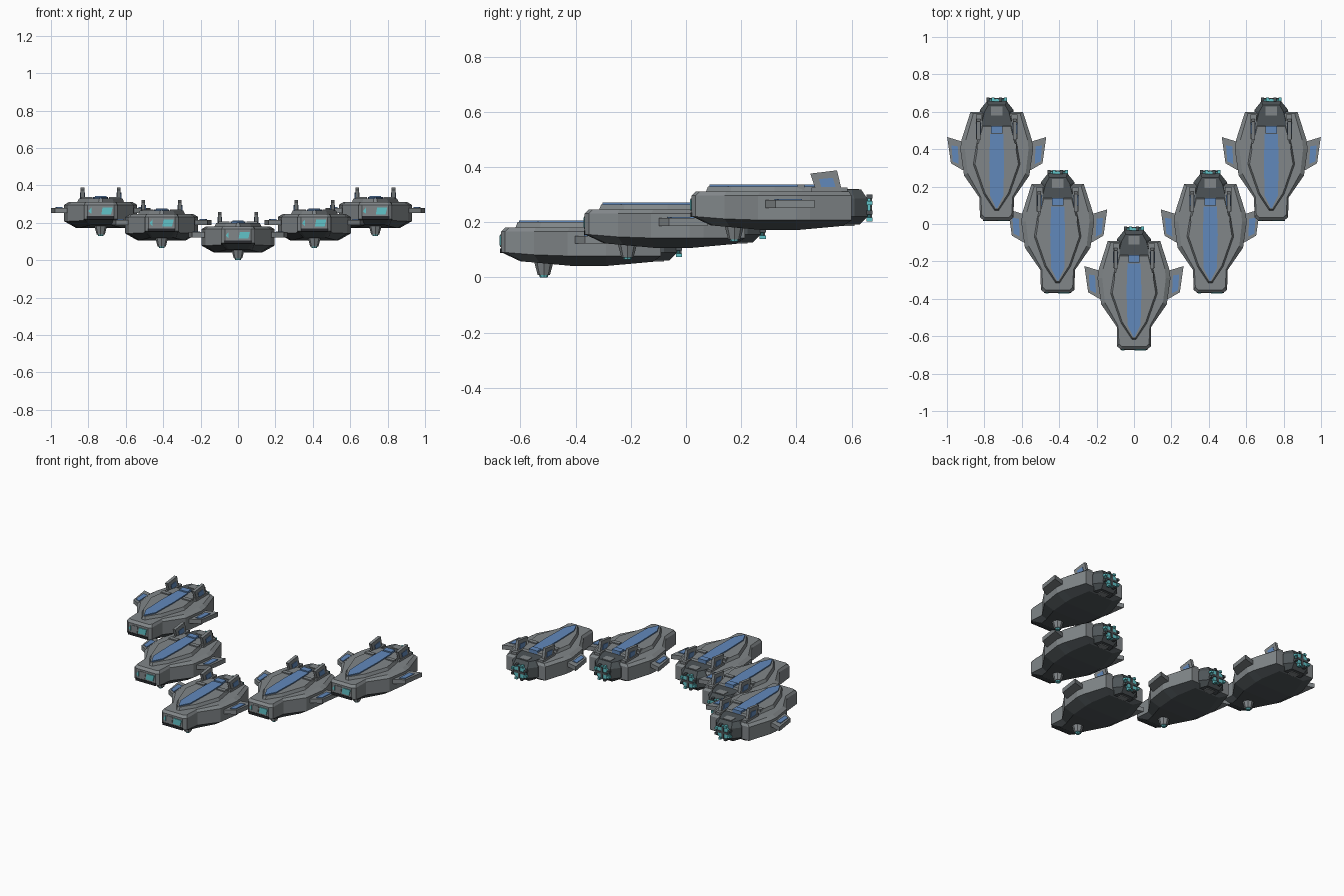
import bpy, bmesh, math

if "Cube" in bpy.data.objects:
    bpy.data.objects.remove(bpy.data.objects["Cube"])


def material(name, rgb):
    m = bpy.data.materials.new(name)
    m.diffuse_color = (*rgb, 1)
    m.use_nodes = True
    m.node_tree.nodes["Principled BSDF"].inputs["Base Color"].default_value = m.diffuse_color
    return m


GREY = material("hull_grey", (0.22, 0.24, 0.25))
DARK = material("dark_grey", (0.075, 0.088, 0.095))
BLUE = material("panel_blue", (0.12, 0.25, 0.50))
CYAN = material("glow_cyan", (0.12, 0.55, 0.58))
BLACK = material("trim_black", (0.02, 0.022, 0.025))
parts = []


def finish(name, bm, mat):
    bmesh.ops.recalc_face_normals(bm, faces=bm.faces)
    me = bpy.data.meshes.new(name)
    bm.to_mesh(me)
    bm.free()
    me.materials.append(mat)
    ob = bpy.data.objects.new(name, me)
    bpy.context.collection.objects.link(ob)
    parts.append(ob)
    return ob


def loft(name, rings, mat):
    """Stack mirrored half outlines; each ring is (half outline, height rule)."""
    bm = bmesh.new()
    loops = []
    for half, z in rings:
        right = [bm.verts.new((x, y, z(y) if callable(z) else z)) for x, y in half]
        left = [bm.verts.new((-x, y, z(y) if callable(z) else z)) for x, y in half]
        loops.append(right + left[::-1])
    n = len(loops[0])
    for a, b in zip(loops, loops[1:]):
        for i in range(n):
            j = (i + 1) % n
            bm.faces.new((a[i], a[j], b[j], b[i]))
    for lp in (loops[0], loops[-1]):
        for i in range(n // 2 - 1):
            bm.faces.new((lp[i], lp[i + 1], lp[n - 2 - i], lp[n - 1 - i]))
    return finish(name, bm, mat)


def prism(name, pts, axis, lo, hi, mat):
    """Extrude a 2D outline along an axis (0=x, 1=y, 2=z)."""
    bm = bmesh.new()

    def put(p, d):
        c = list(p)
        c.insert(axis, d)
        return bm.verts.new(c)
    a = [put(p, lo) for p in pts]
    b = [put(p, hi) for p in pts]
    bm.faces.new(a)
    bm.faces.new(b)
    for i in range(len(pts)):
        j = (i + 1) % len(pts)
        bm.faces.new((a[i], a[j], b[j], b[i]))
    return finish(name, bm, mat)


def box(name, x, y, z, mat):
    return prism(name, [(x[0], y[0]), (x[1], y[0]), (x[1], y[1]), (x[0], y[1])], 2, *z, mat)


# Hull: sides, sloping shoulder, dark keel
outline = [(.07, -.67), (.09, -.655), (.092, -.55), (.175, -.43),
           (.195, -.29), (.188, -.24), (.14, -.09)]
shoulder = [(.065, -.655), (.08, -.64), (.085, -.545), (.155, -.42),
            (.17, -.29), (.165, -.24), (.125, -.10)]
keel = [(.05, -.60), (.06, -.585), (.075, -.53), (.12, -.41),
        (.13, -.29), (.125, -.24), (.09, -.12)]


def side_low(y):
    return .078 + max(0, -.5 - y) * .08


loft("hull", [(outline, side_low), (outline, .166), (shoulder, .181)], GREY)
loft("keel", [(outline, side_low), (keel, lambda y: .036 + .09 * abs(y + .35))], DARK)

# Raised deck and its painted stripe
deck = [(.012, -.62), (.072, -.53), (.128, -.37), (.112, -.27), (.085, -.16)]
deck_top = [(.008, -.61), (.062, -.525), (.116, -.37), (.10, -.27), (.075, -.17)]
loft("deck", [(deck, .175), (deck_top, .2)], GREY)
loft("deck_stripe", [([(.003, -.605), (.035, -.54), (.04, -.36), (.035, -.21)], z)
                     for z in (.198, .207)], BLUE)
box("deck_hatch", (-.03, .03), (-.205, -.165), (.19, .212), BLUE)

# Nose: trim frame, front windows and centre plate
box("nose_trim", (-.072, .072), (-.673, -.66), (.088, .105), BLACK)
prism("nose_window", [(.003, .115), (.055, .115), (.064, .152), (.01, .152)],
      1, -.675, -.667, CYAN)
prism("nose_port", [(-.066, .132), (-.05, .118), (-.05, .152)], 1, -.675, -.667, CYAN)
prism("nose_plate", [(-.045, .11), (-.006, .11), (.0, .155), (-.045, .155)],
      1, -.673, -.667, GREY)

# Engine block with top and underside plates
eng = [(.098, -.19), (.09, -.08), (.052, -.033)]
loft("engine_block", [([(.07, -.19), (.06, -.10), (.045, -.06)], .062), (eng, .09),
                      (eng, .155), ([(.085, -.17), (.065, -.09), (.045, -.055)], .188)], DARK)
box("engine_top_plate", (-.03, .03), (-.11, -.063), (.184, .191), GREY)
box("engine_low_plate", (-.03, .03), (-.13, -.08), (.057, .066), GREY)

# Engine glow: octagon with dark spokes and bright studs on the rim
ring = [(.05 * math.cos(math.radians(22.5 + 45 * i)),
         .122 + .045 * math.sin(math.radians(22.5 + 45 * i))) for i in range(8)]
prism("engine_glow", ring, 1, -.036, -.022, CYAN)
box("engine_spoke_tall", (-.007, .007), (-.03, -.017), (.086, .158), DARK)
box("engine_spoke_wide", (-.04, .04), (-.03, -.017), (.115, .129), DARK)
for i, (x, z) in enumerate(ring):
    box(f"engine_stud_{i}", (x - .008, x + .008), (-.036, -.014), (z - .007, z + .007),
        DARK if i % 2 else CYAN)

# Turret under the nose
for nm, r0, r1, z0, z1, m in (("turret", .036, .022, .06, .008, GREY),
                              ("turret_lens", .017, .014, .009, 0, CYAN)):
    bm = bmesh.new()
    bmesh.ops.create_cone(bm, cap_ends=True, segments=8, radius1=r1, radius2=r0, depth=z0 - z1)
    bmesh.ops.translate(bm, verts=bm.verts, vec=(0, -.515, (z0 + z1) / 2))
    finish(nm, bm, m)

# Paired parts: side wings, fins, deck blocks
for s, side in ((1, "right"), (-1, "left")):
    def mx(a, b):
        return tuple(sorted((s * a, s * b)))
    wing = [(.15, -.41), (.185, -.40), (.245, -.365), (.265, -.225), (.15, -.26)]
    prism(f"wing_{side}", [(s * x, y) for x, y in wing], 2, .122, .15, GREY)
    panel = [(.203, -.37), (.235, -.355), (.242, -.27), (.208, -.275)]
    prism(f"wing_panel_{side}", [(s * x, y) for x, y in panel], 2, .147, .154, BLUE)
    box(f"fin_base_{side}", mx(.078, .112), (-.235, -.105), (.16, .195), GREY)
    prism(f"fin_{side}", [(-.24, .246), (-.143, .258), (-.122, .17), (-.214, .17)],
          0, *mx(.088, .107), GREY)
    prism(f"fin_panel_{side}", [(-.208, .226), (-.158, .231), (-.148, .197), (-.2, .197)],
          0, *mx(.085, .11), BLUE)
    box(f"deck_block_{side}", mx(.045, .105), (-.287, -.26), (.185, .207), GREY)

# Other craft of the formation share the same meshes
for k, (x, y, z) in enumerate(((.408, .303, .065), (-.408, .303, .065),
                               (.734, .69, .13), (-.734, .69, .13))):
    for ob in list(parts):
        c = ob.copy()
        c.name = f"{ob.name}_craft_{k + 2}"
        c.location = (x, y, z)
        bpy.context.collection.objects.link(c)
